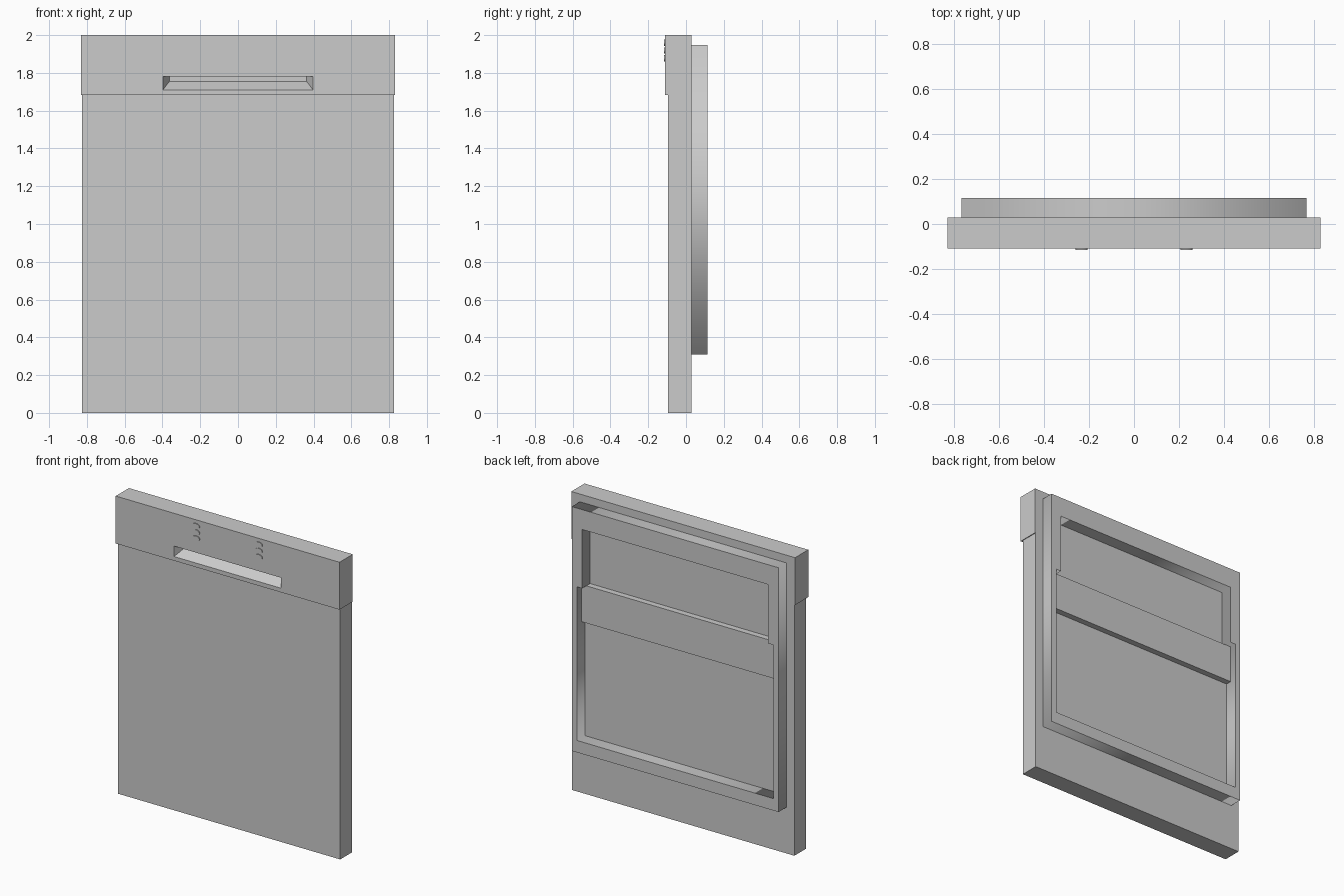
import bpy, bmesh, math

if "Cube" in bpy.data.objects:
    bpy.data.objects.remove(bpy.data.objects["Cube"])


def add_object(name, bm):
    bmesh.ops.recalc_face_normals(bm, faces=bm.faces)
    mesh = bpy.data.meshes.new(name)
    bm.to_mesh(mesh)
    bm.free()
    obj = bpy.data.objects.new(name, mesh)
    bpy.context.collection.objects.link(obj)
    return obj


def box(name, x0, x1, y0, y1, z0, z1):
    bm = bmesh.new()
    bmesh.ops.create_cube(bm, size=1)
    for v in bm.verts:
        v.co = (x0 if v.co.x < 0 else x1,
                y0 if v.co.y < 0 else y1,
                z0 if v.co.z < 0 else z1)
    return add_object(name, bm)


# Door slab and the slightly proud control panel
box("door_front", -0.825, 0.825, -0.095, 0.03, 0, 1.682)
panel = box("control_panel", -0.83, 0.83, -0.11, 0.03, 1.682, 2)

# Handle recess: bottom and ends slope inward, top is level
DEPTH, TAPER = 0.075, 0.045
cutter = box("handle_recess_cutter", -0.408, 0.408, -0.12, -0.11 + DEPTH, 1.71, 1.78)
for v in cutter.data.vertices:
    t = (v.co.y + 0.11) / DEPTH * TAPER
    v.co.x -= math.copysign(t, v.co.x)
    if v.co.z < 1.75:
        v.co.z += t
cutter.hide_render = True
mod = panel.modifiers.new("handle_recess", 'BOOLEAN')
mod.operation = 'DIFFERENCE'
mod.solver = 'EXACT'
mod.object = cutter
bpy.context.view_layer.objects.active = panel
bpy.ops.object.modifier_apply(modifier=mod.name)
bpy.data.objects.remove(cutter)

# Two columns of three oval buttons
for side, x in (("left", -0.233), ("right", 0.233)):
    for i in range(3):
        bpy.ops.mesh.primitive_cylinder_add(
            vertices=24, radius=1, depth=1,
            location=(x, -0.11, 1.96 - 0.0415 * i), rotation=(math.pi / 2, 0, 0))
        button = bpy.context.object
        button.name = f"{side}_button_{i + 1}"
        button.scale = (0.027, 0.017, 0.011)
        bpy.ops.object.shade_smooth_by_angle()

# Rear frame: rectangle with a stepped opening, drawn in x/z and extruded along y
outer = [(-0.767, 0.31), (0.767, 0.31), (0.767, 1.948), (-0.767, 1.948)]
half = [(0.728, 0.39), (0.728, 1.42), (0.69, 1.42), (0.69, 1.815)]
inner = half + [(-x, z) for x, z in reversed(half)]
curve = bpy.data.curves.new("rear_frame", 'CURVE')
curve.dimensions = '2D'
curve.fill_mode = 'BOTH'
curve.extrude = 0.0425
for points in (outer, inner):
    spline = curve.splines.new('POLY')
    spline.points.add(len(points) - 1)
    for p, (x, z) in zip(spline.points, points):
        p.co = (x, z, 0, 1)
    spline.use_cyclic_u = True
frame = bpy.data.objects.new("rear_frame", curve)
frame.location.y = 0.0725
frame.rotation_euler.x = math.pi / 2
bpy.context.collection.objects.link(frame)
bpy.ops.object.select_all(action='DESELECT')
frame.select_set(True)
bpy.context.view_layer.objects.active = frame
bpy.ops.object.convert(target='MESH')

# Cross rail set back inside the frame opening
box("rear_cross_rail", -0.728, 0.728, 0.03, 0.07, 1.17, 1.42)
